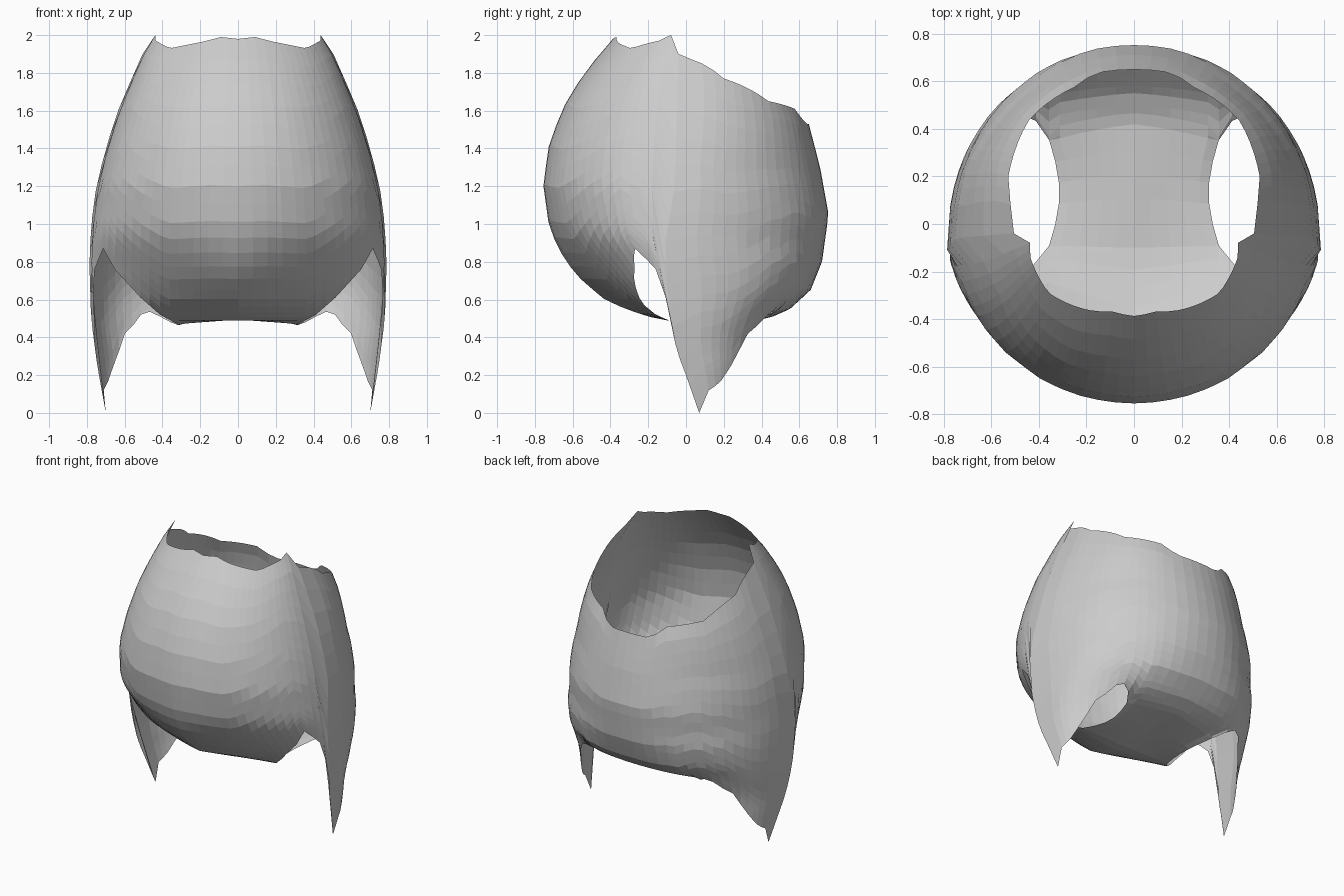
import bpy, bmesh, math

if "Cube" in bpy.data.objects:
    bpy.data.objects.remove(bpy.data.objects["Cube"])

def lerp(keys, v):
    """Piecewise-linear lookup in a list of (position, value) pairs."""
    if v <= keys[0][0]:
        return keys[0][1]
    for (a, p), (b, q) in zip(keys, keys[1:]):
        if v <= b:
            return p + (q - p) * (v - a) / (b - a)
    return keys[-1][1]

# Horizontal cross-section by height: half width, widest y, front y, back y
WIDTH = [(0, .70), (.25, .745), (.5, .778), (.8, .787), (1, .777), (1.2, .75),
         (1.4, .70), (1.6, .635), (1.8, .55), (1.9, .505), (2, .445)]
CENTRE = [(0, .07), (.2, .0), (.33, -.05), (.55, -.09), (.8, -.11), (.9, -.11),
          (1.2, -.06), (1.9, -.04), (2, -.03)]
FRONT = [(.49, -.10), (.51, -.20), (.55, -.32), (.6, -.43), (.7, -.55), (.8, -.635), (.9, -.69),
         (1, -.727), (1.2, -.755), (1.4, -.73), (1.6, -.66), (1.8, -.54), (2, -.37)]
BACK = [(0, .36), (.49, .38), (.51, .46), (.55, .55), (.65, .66), (.8, .72), (1.05, .755),
        (1.3, .71), (1.53, .65), (1.8, .53), (2, .42)]
# Gentler back depth followed by the hip flaps
BACK_FLAP = [(0, .33), (.25, .42), (.42, .47), (.55, .55), (.65, .64), (.8, .72)]
# Roundness exponents of the front and back halves
P_FRONT = [(.5, 1.05), (.6, 1.15), (.8, 1.42), (.95, 1.75), (1.2, 2.0), (1.7, 2.0), (2, 1.85)]
P_BACK = [(.55, 2.5), (.65, 2.4), (.9, 2.1), (1.3, 2.0), (1.7, 2.3), (2, 2.3)]
# Upper and lower edge heights across each half (0 = middle, 1 = side)
TOP_F = [(0, 1.98), (.2, 1.99), (.4, 1.965), (.65, 1.94), (.74, 1.93), (.94, 1.97),
         (.985, 2), (1, 1.9)]
TOP_B = [(0, 1.53), (.25, 1.53), (.4, 1.61), (.72, 1.65), (.83, 1.71), (.94, 1.77),
         (.985, 1.85), (1, 1.9)]
LOW_F = [(0, .49), (.46, .49), (.53, .52), (.66, .61), (.83, .76), (.91, .87), (.965, .76),
         (.985, .6), (1, 0)]
LOW_B = [(0, .5), (.4, .49), (.46, .48), (.53, .51), (.64, .55), (.68, .49), (.78, .42),
         (.85, .3), (.94, .17), (.985, .12), (1, 0)]

U = [0, .1, .2, .3, .4, .46, .53, .6, .66, .72, .78, .83, .88, .91, .94, .965, .985, 1]
ROWS, FLOOR_N = 20, 5

def point(u, z, back):
    w, c = lerp(WIDTH, z), lerp(CENTRE, z)
    p = lerp(P_BACK if back else P_FRONT, z)
    end = lerp(BACK if back else FRONT, z)
    if back and z < .8:
        k = min(1, max(0, (u - .46) / .2))
        end += (lerp(BACK_FLAP, z) - end) * k
    return (w * u, c + (end - c) * max(0, 1 - u ** p) ** (1 / p), z)

bm = bmesh.new()

def column(u, back):
    zt, zb = lerp(TOP_B if back else TOP_F, u), lerp(LOW_B if back else LOW_F, u)
    out = []
    for i in range(ROWS + 1):
        s = math.sin(math.pi / 2 * i / ROWS)
        out.append(bm.verts.new(point(u, zt + (zb - zt) * s, back)))
    return out

def skin(cols):
    for a, b in zip(cols, cols[1:]):
        for i in range(len(a) - 1):
            bm.faces.new((a[i], a[i + 1], b[i + 1], b[i]))

# Belly, hip flaps and back wall (right half)
front = [column(u, False) for u in U]
back = [column(u, True) for u in U[:-1]] + [front[-1]]
skin(front)
skin(back[::-1])

# Narrow floor strip joining front and back between the side openings
strips = []
for k, u in enumerate(U):
    if u > .46:
        break
    a, b = front[k][-1], back[k][-1]
    row = [a]
    for j in range(1, FLOOR_N):
        t = j / FLOOR_N
        q = a.co.lerp(b.co, t)
        q.x *= 1 - .12 * math.sin(math.pi * t)
        q.z -= .02 * math.sin(math.pi * t) * (u / .46)
        row.append(bm.verts.new(q))
    strips.append(row + [b])
skin(strips)

# Mirror to the left half and weld the seam
geom = bm.verts[:] + bm.edges[:] + bm.faces[:]
dup = bmesh.ops.duplicate(bm, geom=geom)["geom"]
for v in [g for g in dup if isinstance(g, bmesh.types.BMVert)]:
    v.co.x *= -1
bmesh.ops.reverse_faces(bm, faces=[g for g in dup if isinstance(g, bmesh.types.BMFace)])
bmesh.ops.remove_doubles(bm, verts=bm.verts[:], dist=.0005)
bmesh.ops.recalc_face_normals(bm, faces=bm.faces[:])

mesh = bpy.data.meshes.new("torn_shell")
bm.to_mesh(mesh)
bm.free()
shell = bpy.data.objects.new("torn_shell", mesh)
bpy.context.collection.objects.link(shell)
